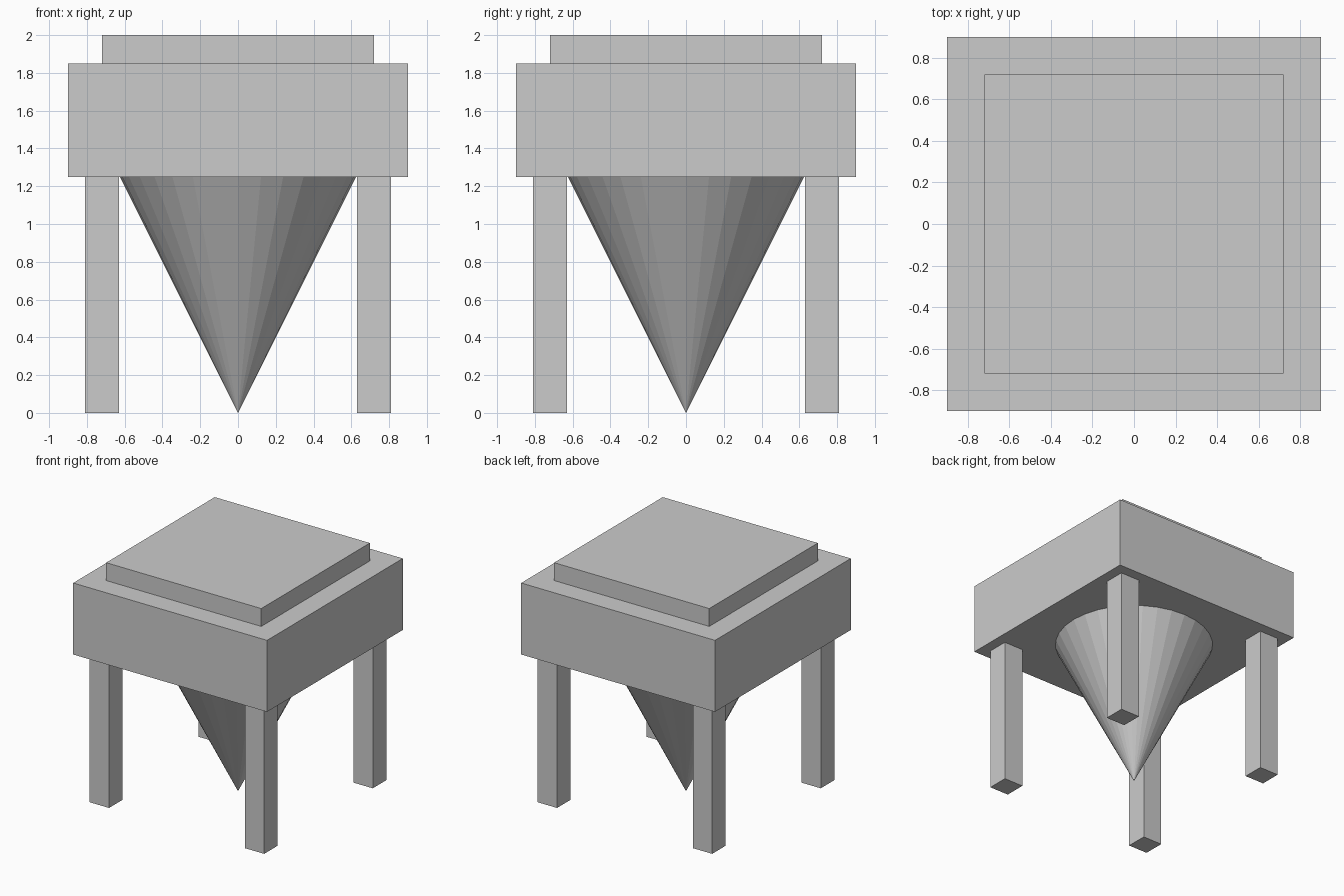
import bpy
from math import pi

if "Cube" in bpy.data.objects:
    bpy.data.objects.remove(bpy.data.objects["Cube"])


def box(name, size, center):
    bpy.ops.mesh.primitive_cube_add(size=1, location=center)
    obj = bpy.context.object
    obj.name = name
    obj.scale = size
    bpy.ops.object.transform_apply(location=False, rotation=False, scale=True)
    return obj


# Square bin body and the smaller lid on top
box("body", (1.8, 1.8, 0.6), (0, 0, 1.55))
box("lid", (1.44, 1.44, 0.15), (0, 0, 1.925))

# Inverted cone funnel, point down on the ground
bpy.ops.mesh.primitive_cone_add(vertices=32, radius1=0.625, radius2=0, depth=1.25,
                                location=(0, 0, 0.625), rotation=(pi, 0, 0))
bpy.context.object.name = "funnel"

# Four corner legs
for y, side in ((-0.72, "front"), (0.72, "back")):
    for x, hand in ((-0.72, "left"), (0.72, "right")):
        box(f"{side}_{hand}_leg", (0.18, 0.18, 1.25), (x, y, 0.625))
